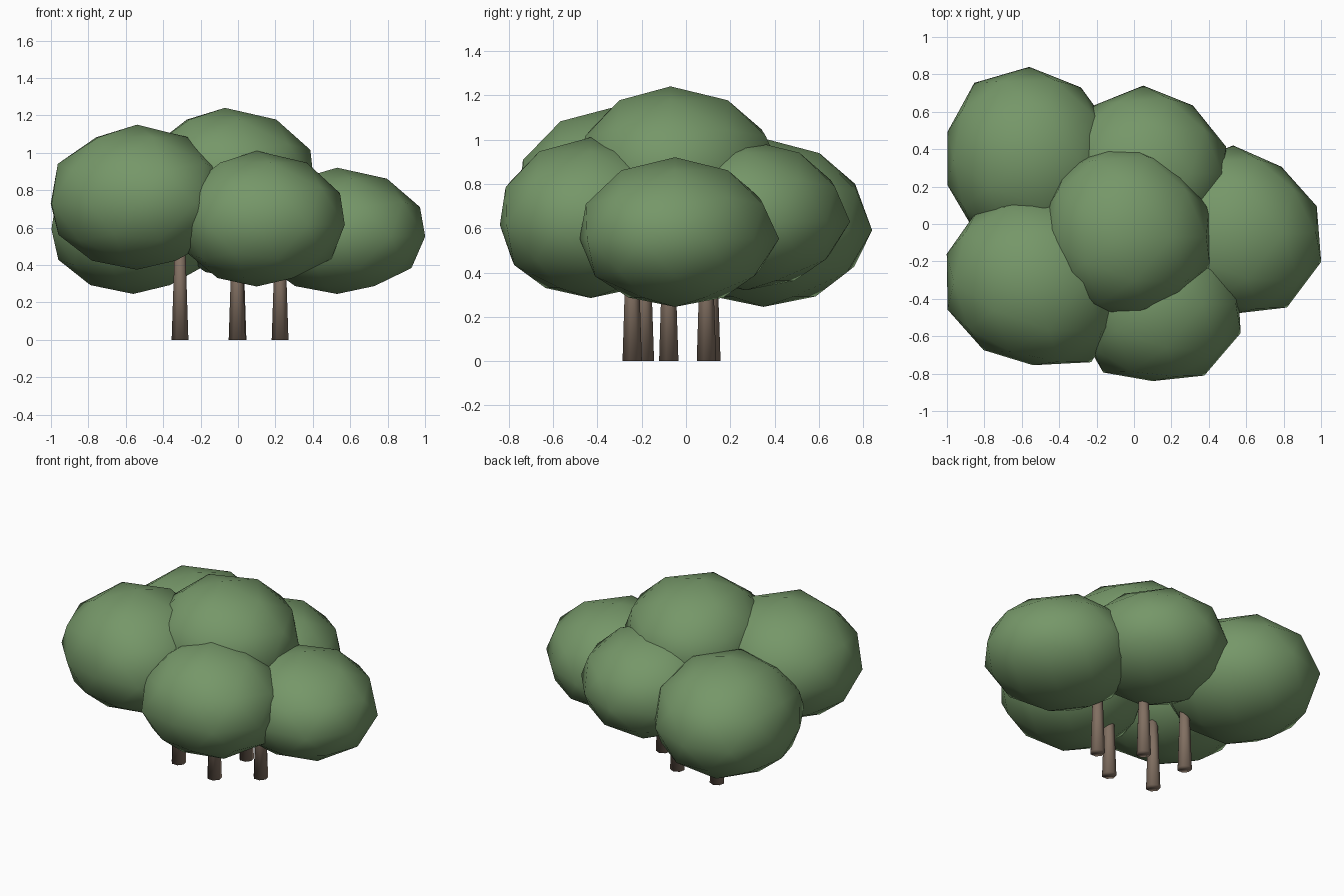
import bpy, bmesh, math

if "Cube" in bpy.data.objects:
    bpy.data.objects.remove(bpy.data.objects["Cube"])

def material(name, rgb):
    m = bpy.data.materials.new(name)
    m.diffuse_color = (*rgb, 1)
    m.use_nodes = True
    m.node_tree.nodes["Principled BSDF"].inputs["Base Color"].default_value = m.diffuse_color
    return m

leaf = material("leaf_green", (0.18, 0.31, 0.14))
bark = material("bark_brown", (0.22, 0.16, 0.12))

def finish(bm, name, mat):
    me = bpy.data.meshes.new(name)
    bm.to_mesh(me)
    bm.free()
    ob = bpy.data.objects.new(name, me)
    bpy.context.collection.objects.link(ob)
    me.materials.append(mat)
    for p in me.polygons:
        p.use_smooth = True
    return ob

def crown(name, centre, height, radii):
    """Low-poly ball; radii are its ten sideways reaches, from 18 degrees in 36 degree steps."""
    bm = bmesh.new()
    bmesh.ops.create_icosphere(bm, subdivisions=2, radius=1)
    for v in bm.verts:
        x, y, z = v.co
        t = ((math.degrees(math.atan2(y, x)) - 18) % 360) / 36
        i, f = int(t) % 10, t - int(t)
        r = radii[i] * (1 - f) + radii[(i + 1) % 10] * f
        r *= 1 + 0.06 * z                      # wider above the middle
        z -= 0.09 * (1 - z * z)                # sagging middle
        v.co = (centre[0] + x * r, centre[1] + y * r, centre[2] + z * height)
    finish(bm, name, leaf)

# Leaf crowns
crown("crown_back_left", (-.56, .35, .625), .38,
      (.47, .47, .49, .50, .46, .46, .49, .48, .49, .48))
crown("crown_front_left", (-.54, -.31, .7625), .3875,
      (.49, .47, .47, .49, .485, .48, .45, .445, .53, .50))
crown("crown_front", (.10, -.43, .6475), .3625,
      (.475, .45, .45, .44, .42, .42, .45, .41, .47, .495))
crown("crown_right", (.53, -.05, .5825), .3375,
      (.47, .44, .47, .45, .45, .45, .45, .43, .49, .495))
crown("crown_back", (.05, .27, .66), .34,
      (.465, .45, .47, .45, .45, .45, .44, .44, .44, .45))
crown("crown_top", (-.07, -.07, .88), .36,
      (.495, .48, .505, .48, .43, .42, .43, .43, .45, .50))

# Tapered trunks
for i, (x, y) in enumerate([(-.31, .11), (-.31, -.19), (-.005, -.245),
                            (0, .09), (.225, -.08)]):
    bm = bmesh.new()
    bmesh.ops.create_cone(bm, cap_ends=True, segments=7,
                          radius1=.046, radius2=.027, depth=.56)
    bmesh.ops.translate(bm, verts=bm.verts, vec=(x, y, .28))
    ob = finish(bm, f"trunk_{i + 1}", bark)
